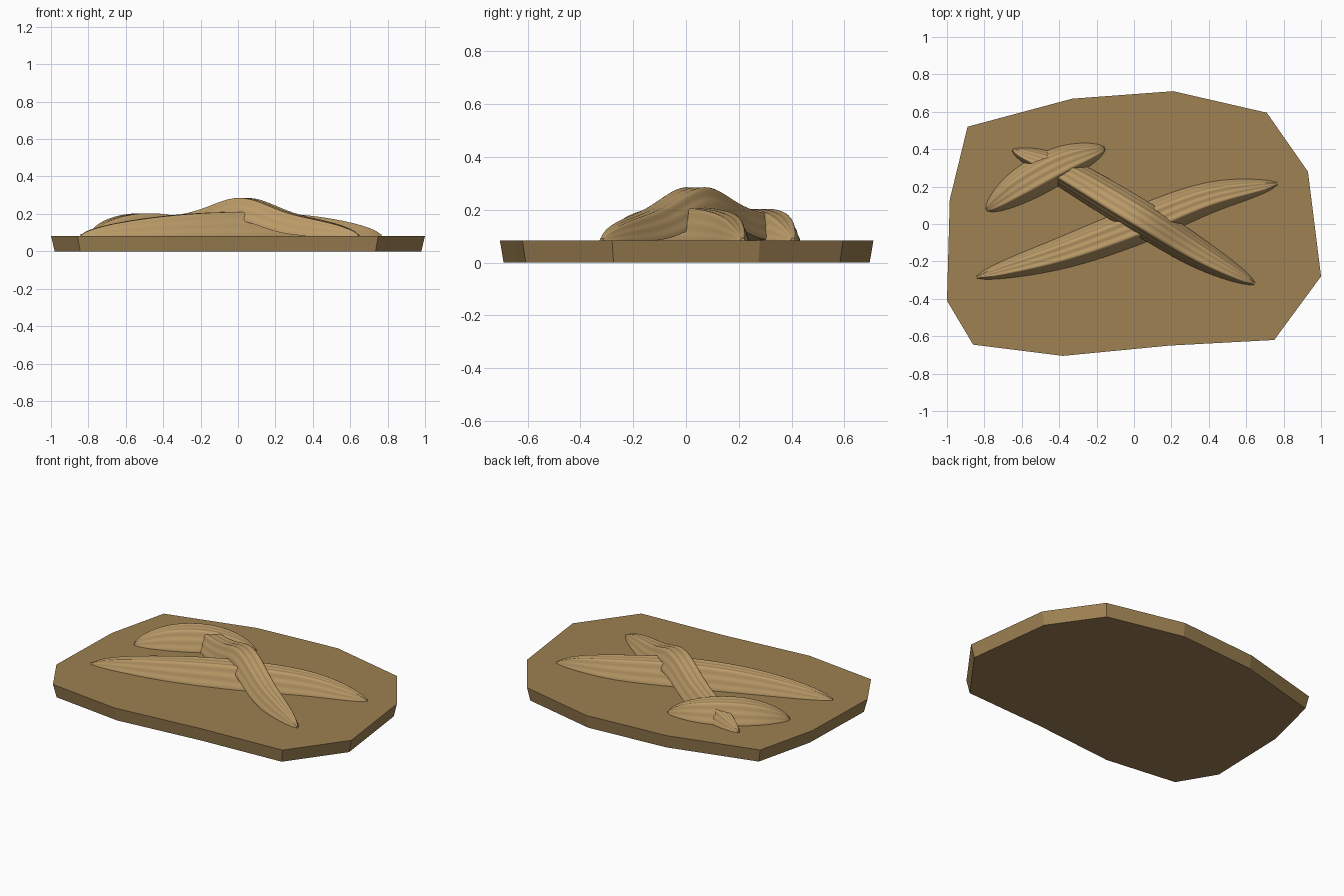
import bpy, bmesh, math
from mathutils import Vector

if "Cube" in bpy.data.objects:
    bpy.data.objects.remove(bpy.data.objects["Cube"])

TOP = 0.083


def material(name, color):
    m = bpy.data.materials.new(name)
    m.diffuse_color = (*color, 1)
    m.use_nodes = True
    m.node_tree.nodes["Principled BSDF"].inputs["Base Color"].default_value = m.diffuse_color
    return m


def make_object(name, bm, mat):
    bmesh.ops.recalc_face_normals(bm, faces=bm.faces[:])
    me = bpy.data.meshes.new(name)
    bm.to_mesh(me)
    bm.free()
    ob = bpy.data.objects.new(name, me)
    bpy.context.collection.objects.link(ob)
    me.materials.append(mat)
    return ob


def spline(pts, t):
    """Catmull-Rom point at t in 0..1."""
    p = [Vector(q) for q in pts]
    p = [2 * p[0] - p[1]] + p + [2 * p[-1] - p[-2]]
    f = t * (len(pts) - 1)
    i = min(int(f), len(pts) - 2)
    f -= i
    a, b, c, d = p[i:i + 4]
    return 0.5 * (2 * b + (c - a) * f + (2 * a - 5 * b + 4 * c - d) * f ** 2
                  + (3 * b - a - 3 * c + d) * f ** 3)


def ribbed_trace(name, path, half_width, height, mat, bump=None):
    """Spindle-shaped burrow with lengthwise ribs, optionally draped over another."""
    bm = bmesh.new()
    rings, n, k = [], 72, 48
    for i in range(n + 1):
        t = 0.5 - 0.5 * math.cos(math.pi * i / n)
        c = spline(path, t)
        e = 1e-3
        d = (spline(path, min(t + e, 1)) - spline(path, max(t - e, 0))).normalized()
        side = Vector((-d.y, d.x))
        s = max(0.12, math.sin(math.pi * t)) ** 0.55 if 0.02 < t < 0.98 \
            else max(0.06, math.sin(math.pi * t) ** 0.55)
        s = max(0.1, math.sin(math.pi * t) ** 0.55) if t not in (0, 1) else 0.1
        lift = 0
        if bump:
            bx, amount, spread = bump
            lift = amount * math.exp(-((c.x - bx) / spread) ** 2)
        ring = []
        for j in range(k + 1):
            a = math.pi * j / k
            r = 0.94 + 0.055 * math.cos(6 * a) + 0.025 * math.cos(12 * a)
            p = c + side * (math.cos(a) * r * half_width * s)
            z = TOP - 0.003 + lift + math.sin(a) ** 0.9 * r * height * s
            ring.append(bm.verts.new((p.x, p.y, z)))
        rings.append(ring)
    for r0, r1 in zip(rings, rings[1:]):
        for j in range(k + 1):
            q = (j + 1) % (k + 1)
            bm.faces.new((r0[j], r0[q], r1[q], r1[j]))
    bm.faces.new(rings[0])
    bm.faces.new(rings[-1])
    ob = make_object(name, bm, mat)
    bpy.context.view_layer.objects.active = ob
    ob.select_set(True)
    bpy.ops.object.shade_smooth_by_angle(angle=math.radians(40))
    ob.select_set(False)


slab_mat = material("slab_stone", (0.34, 0.22, 0.085))
trace_mat = material("trace_stone", (0.50, 0.33, 0.14))

# Irregular stone slab, tapering slightly to its underside
outline = [(-0.89, 0.52), (-0.33, 0.67), (0.21, 0.71), (0.71, 0.595), (0.93, 0.28),
           (1.0, -0.28), (0.75, -0.62), (0.19, -0.65), (-0.38, -0.705),
           (-0.86, -0.645), (-1.0, -0.41), (-0.985, 0.13)]
bm = bmesh.new()
low = [bm.verts.new((x * 0.98, y * 0.98, 0)) for x, y in outline]
high = [bm.verts.new((x, y, TOP)) for x, y in outline]
bm.faces.new(low)
bm.faces.new(high)
for i in range(len(outline)):
    j = (i + 1) % len(outline)
    bm.faces.new((low[i], low[j], high[j], high[i]))
make_object("stone_slab", bm, slab_mat)

# Three crossing ribbed traces
ribbed_trace("long_trace", [(-0.84, -0.285), (-0.4, -0.16), (0, -0.015), (0.4, 0.14), (0.765, 0.215)],
             0.098, 0.142, trace_mat)
ribbed_trace("draped_trace", [(-0.65, 0.395), (-0.4, 0.29), (0, 0.055), (0.35, -0.16), (0.645, -0.32)],
             0.092, 0.132, trace_mat, bump=(0.03, 0.085, 0.2))
ribbed_trace("short_trace", [(-0.79, 0.075), (-0.6, 0.205), (-0.38, 0.325), (-0.155, 0.405)],
             0.098, 0.135, trace_mat)
